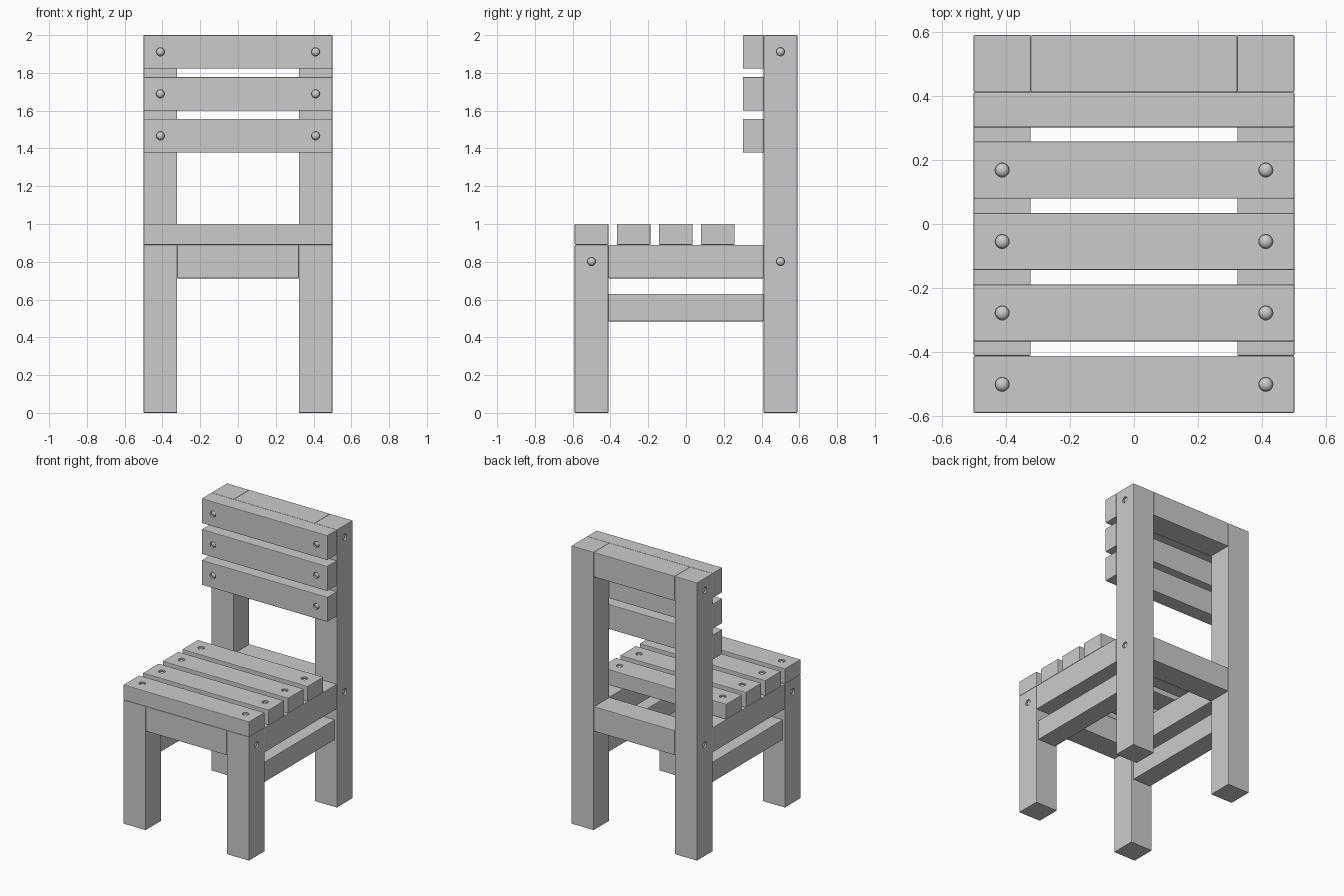
import bpy, bmesh
from math import pi
from mathutils import Matrix, Vector

if "Cube" in bpy.data.objects:
    bpy.data.objects.remove(bpy.data.objects["Cube"])

W, T = 0.5, 0.178          # half width of the chair, timber thickness
IN = W - T                 # inner face of the legs
D = 0.589                  # half depth
DI = D - T
MID = W - T / 2
R, DEPTH = 0.022, 0.018    # screw hole radius and depth
screws = []                # (point on surface, outward direction)
drilled = []


def new_object(name, bm):
    mesh = bpy.data.meshes.new(name)
    bm.to_mesh(mesh)
    bm.free()
    ob = bpy.data.objects.new(name, mesh)
    bpy.context.collection.objects.link(ob)
    return ob


def beam(name, x, y, z, drill=False):
    """Box timber from (min, max) ranges with slightly eased edges."""
    lo, hi = Vector((x[0], y[0], z[0])), Vector((x[1], y[1], z[1]))
    bm = bmesh.new()
    bmesh.ops.create_cube(bm, size=1, matrix=Matrix.Translation((lo + hi) / 2)
                          @ Matrix.Diagonal((*(hi - lo), 1)))
    bmesh.ops.bevel(bm, geom=bm.edges[:], offset=0.004, segments=2,
                    profile=0.5, affect='EDGES')
    ob = new_object(name, bm)
    if drill:
        drilled.append(ob)
    return ob


# Legs, side rails and stretchers
for side, s in (("left", -1), ("right", 1)):
    x = sorted((s * IN, s * W))
    beam(f"front_leg_{side}", x, (-D, -DI), (0, 0.89), True)
    beam(f"back_leg_{side}", x, (DI, D), (0, 2), True)
    beam(f"side_rail_{side}", x, (-DI, DI), (0.712, 0.89))
    xs = sorted((s * (MID - 0.073), s * (MID + 0.073)))
    beam(f"side_stretcher_{side}", xs, (-DI, DI), (0.485, 0.63))
    for y, z in ((-0.5, 0.801), (0.5, 0.801), (0.5, 1.912)):
        screws.append((Vector((s * W, y, z)), Vector((s, 0, 0))))

# Cross rails
beam("front_rail", (-IN, IN), (-D, -DI), (0.712, 0.89))
beam("back_rail", (-IN, IN), (DI, D), (0.712, 0.89))
beam("top_rail", (-IN, IN), (DI, D), (2 - T, 2))

# Seat slats
for i in range(4):
    y = -D + i * 0.2227
    beam(f"seat_slat_{i + 1}", (-W, W), (y, y + T), (0.89, 1), True)
    for s in (-1, 1):
        screws.append((Vector((s * MID, y + T / 2, 1)), Vector((0, 0, 1))))

# Backrest slats
for i in range(3):
    z = 2 - i * 0.222
    beam(f"back_slat_{i + 1}", (-W, W), (0.301, DI), (z - T, z), True)
    for s in (-1, 1):
        screws.append((Vector((s * MID, 0.301, z - T / 2)), Vector((0, -1, 0))))

# Screw holes and the domed heads inside them
holes, heads = bmesh.new(), bmesh.new()
for p, n in screws:
    rot = n.to_track_quat('Z', 'Y').to_matrix().to_4x4()
    bmesh.ops.create_cone(holes, cap_ends=True, segments=24, radius1=R, radius2=R,
                          depth=2 * DEPTH, matrix=Matrix.Translation(p) @ rot)
    bmesh.ops.create_uvsphere(heads, u_segments=24, v_segments=12, radius=R,
                              matrix=Matrix.Translation(p - n * DEPTH) @ rot
                              @ Matrix.Diagonal((0.97, 0.97, 0.7, 1)))
cutter = new_object("hole_cutter", holes)
cutter.hide_render = True
cutter.hide_set(True)
head_ob = new_object("screw_heads", heads)
head_ob.data.shade_smooth()

for ob in drilled:
    mod = ob.modifiers.new("screw_holes", 'BOOLEAN')
    mod.operation = 'DIFFERENCE'
    mod.solver = 'EXACT'
    mod.object = cutter
